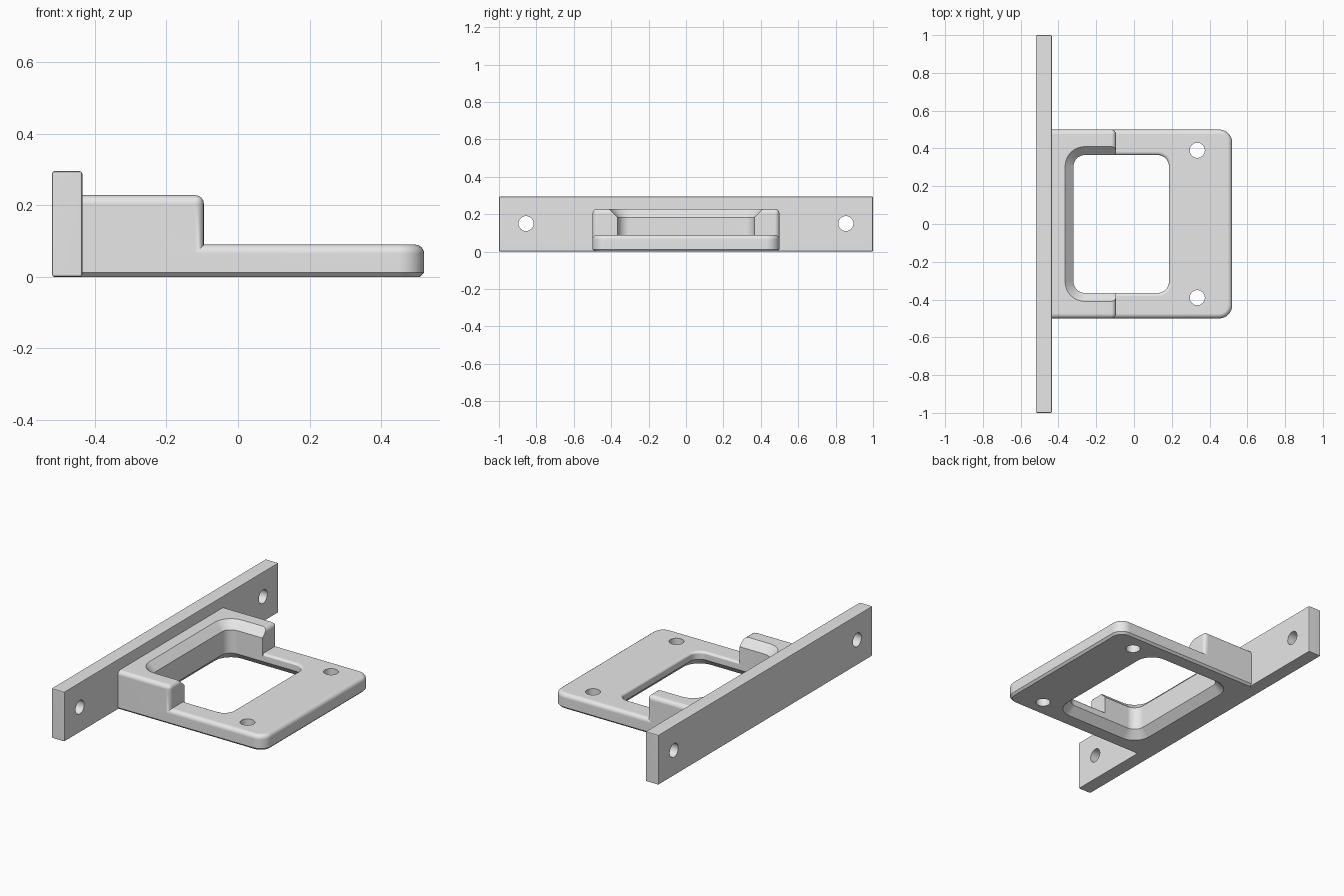
import bpy, bmesh, math
from mathutils import Matrix

cube = bpy.data.objects.get("Cube")
if cube:
    bpy.data.objects.remove(cube, do_unlink=True)

grey = bpy.data.materials.new("plain_grey")
grey.use_nodes = True
grey.diffuse_color = (0.8, 0.8, 0.8, 1)
grey.node_tree.nodes["Principled BSDF"].inputs["Base Color"].default_value = (0.8, 0.8, 0.8, 1)

BACK, FRONT, HALF = -0.443, 0.52, 0.5      # bracket extents
STEP, LOW, HIGH = -0.095, 0.09, 0.228      # wall end, shelf top, wall top


def make_object(name, bm):
    bmesh.ops.recalc_face_normals(bm, faces=bm.faces)
    mesh = bpy.data.meshes.new(name)
    bm.to_mesh(mesh)
    bm.free()
    mesh.materials.append(grey)
    obj = bpy.data.objects.new(name, mesh)
    bpy.context.collection.objects.link(obj)
    return obj


def near(a, b):
    return abs(a - b) < 1e-4


def bevel(bm, rule, offset, segments):
    edges = [e for e in bm.edges if rule(e.verts[0].co, e.verts[1].co)]
    bmesh.ops.bevel(bm, geom=edges, offset=offset, segments=segments,
                    profile=0.5, affect='EDGES', clamp_overlap=False)


def rounded(x0, x1, y, r, left_r):
    """Counter-clockwise rounded rectangle, symmetric in y."""
    pts = []
    corners = [(x1, -y, r, -90), (x1, y, r, 0), (x0, y, left_r, 90), (x0, -y, left_r, 180)]
    for cx, cy, rad, start in corners:
        steps = 8 if rad else 0
        ox = cx - math.copysign(rad, cx - (x0 + x1) / 2)
        oy = cy - math.copysign(rad, cy)
        for i in range(steps + 1):
            a = math.radians(start + 90 * i / max(steps, 1))
            pts.append((ox + rad * math.cos(a), oy + rad * math.sin(a)))
    return pts


def loft(name, rings):
    """Solid through (height, outline) sections."""
    bm = bmesh.new()
    loops = [[bm.verts.new((x, y, z)) for x, y in pts] for z, pts in rings]
    for a, b in zip(loops, loops[1:]):
        for i in range(len(a)):
            j = (i + 1) % len(a)
            bm.faces.new((a[i], a[j], b[j], b[i]))
    bm.faces.new(loops[0])
    bm.faces.new(loops[-1])
    return make_object(name, bm)


def drill(name, centre, along_x=False):
    bm = bmesh.new()
    turn = Matrix.Rotation(math.pi / 2, 4, 'Y') if along_x else Matrix()
    bmesh.ops.create_cone(bm, cap_ends=True, segments=32, radius1=0.04, radius2=0.04,
                          depth=0.4, matrix=Matrix.Translation(centre) @ turn)
    return make_object(name, bm)


def cut(obj, cutter):
    mod = obj.modifiers.new("cut", 'BOOLEAN')
    mod.operation, mod.solver, mod.object = 'DIFFERENCE', 'EXACT', cutter
    bpy.context.view_layer.objects.active = obj
    bpy.ops.object.modifier_apply(modifier=mod.name)
    bpy.data.objects.remove(cutter, do_unlink=True)


def finish(obj):
    bpy.ops.object.select_all(action='DESELECT')
    obj.select_set(True)
    bpy.context.view_layer.objects.active = obj
    bpy.ops.object.shade_smooth_by_angle(angle=math.radians(30))
    obj.modifiers.new("even_shading", 'WEIGHTED_NORMAL').keep_sharp = True


# Bracket: stepped side profile extruded across the width
bm = bmesh.new()
profile = [(BACK, 0), (FRONT, 0), (FRONT, LOW), (STEP, LOW), (STEP, HIGH), (BACK, HIGH)]
side = bm.faces.new([bm.verts.new((x, -HALF, z)) for x, z in profile])
grown = bmesh.ops.extrude_face_region(bm, geom=[side])["geom"]
bmesh.ops.translate(bm, vec=(0, 2 * HALF, 0),
                    verts=[v for v in grown if isinstance(v, bmesh.types.BMVert)])
bmesh.ops.recalc_face_normals(bm, faces=bm.faces)


def is_front_corner(a, b):
    return near(a.x, FRONT) and near(b.x, FRONT) and near(a.y, b.y)


def is_bottom_rim(a, b):
    return near(a.z, 0) and near(b.z, 0) and not (near(a.x, BACK) and near(b.x, BACK))


def is_top_rim(a, b):
    if near(a.x, STEP) and near(b.x, STEP):
        return not (near(a.z, LOW) and near(b.z, LOW))
    level = near(a.z, b.z) and (near(a.z, LOW) or near(a.z, HIGH))
    return level and not (near(a.x, BACK) and near(b.x, BACK))


bevel(bm, is_front_corner, 0.07, 8)
bevel(bm, is_bottom_rim, 0.012, 1)
bevel(bm, is_top_rim, 0.025, 4)
bracket = make_object("stepped_bracket", bm)

# Rounded rim of the opening on the low shelf
R = 0.02
rings = []
for i in range(6):
    a = math.radians(18 * i)
    d = R * (1 - math.cos(a)) - 0.002
    rings.append((LOW - R + R * math.sin(a), rounded(STEP + 0.001, 0.185 + d, 0.365 + d, 0.06 + d, 0)))
rings.append((LOW + 0.002, rings[-1][1]))
cut(bracket, loft("rim_cutter", rings))

# Opening, flared at the underside and at the wall top
flare = [(-0.01, 0.055), (0.045, 0), (0.183, 0), (0.24, 0.057)]
cut(bracket, loft("opening_cutter", [
    (z, rounded(-0.32 - d, 0.185 + d, 0.365 + d, 0.06 + d, 0.06 + d)) for z, d in flare]))

# Mounting plate
bm = bmesh.new()
bmesh.ops.create_cube(bm, size=1, matrix=Matrix.Translation((-0.4775, 0, 0.1475))
                      @ Matrix.Diagonal((0.085, 2, 0.295, 1)))
bevel(bm, lambda a, b: True, 0.007, 2)
plate = make_object("mounting_plate", bm)

# Screw holes
for s in (-1, 1):
    cut(bracket, drill("shelf_drill", (0.335, s * 0.39, 0.05)))
    cut(plate, drill("plate_drill", (-0.4775, s * 0.855, 0.15), True))

finish(bracket)
finish(plate)
